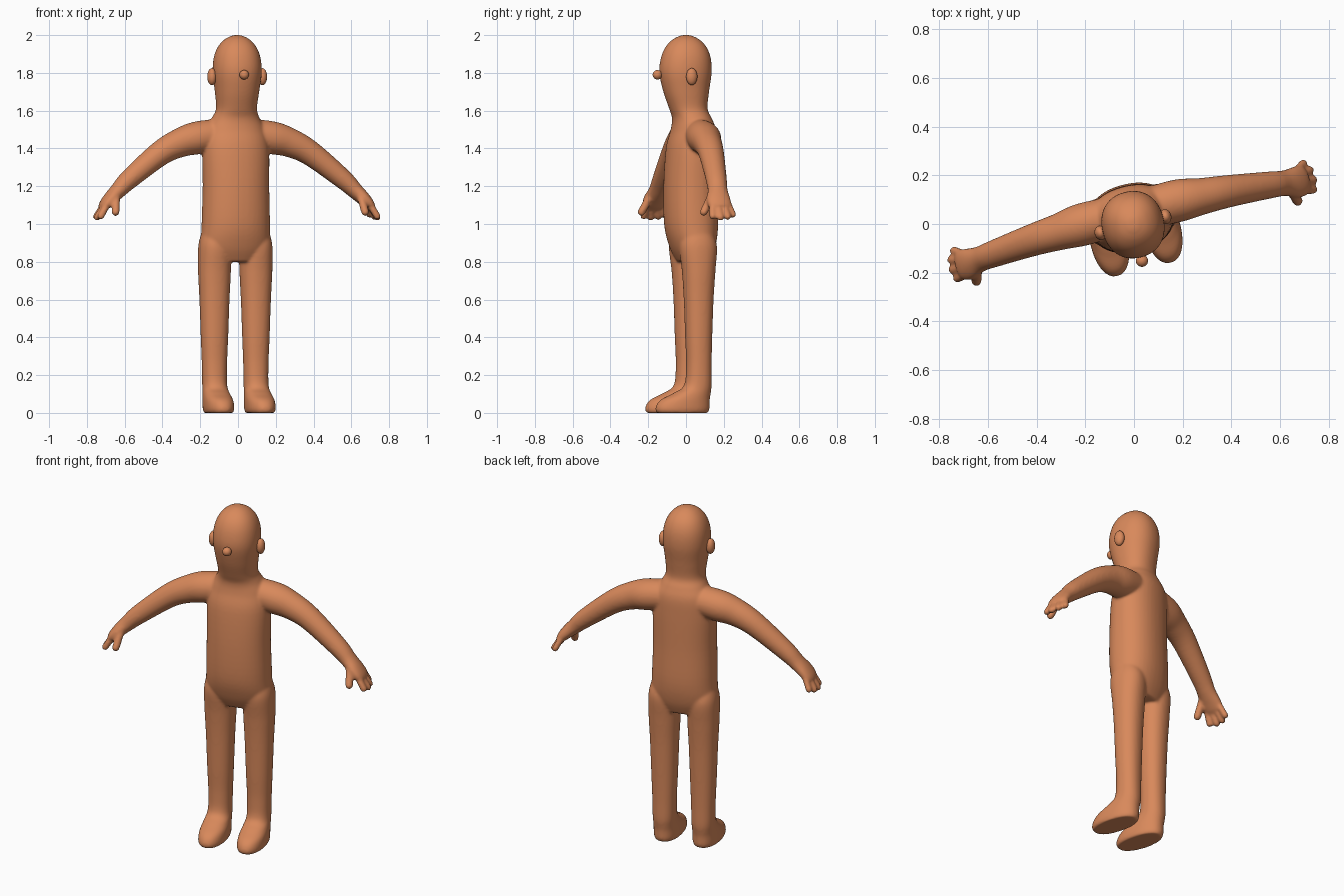
import bpy, bmesh, math
from mathutils import Vector, Matrix

if "Cube" in bpy.data.objects:
    bpy.data.objects.remove(bpy.data.objects["Cube"])

skin = bpy.data.materials.new("orange_clay")
skin.diffuse_color = (0.69, 0.25, 0.105, 1)
skin.use_nodes = True
skin.node_tree.nodes["Principled BSDF"].inputs["Base Color"].default_value = skin.diffuse_color

# The whole figure is turned a little about z
POSE = Matrix.Translation((-0.005, 0, 0)) @ Matrix.Rotation(math.radians(14), 4, 'Z')
SIDES, STEPS = 40, 5


def spline(keys):
    """Catmull-Rom through tuples of (x, y, z, radius_a, radius_b)."""
    pts = [Vector(k) for k in keys]
    out = []
    for i in range(len(pts) - 1):
        p0, p1, p2 = pts[max(i - 1, 0)], pts[i], pts[i + 1]
        p3 = pts[min(i + 2, len(pts) - 1)]
        for s in range(STEPS):
            t = s / STEPS
            out.append(p1 + (p2 - p0) * (t / 2) + (2 * p0 - 5 * p1 + 4 * p2 - p3) * (t * t / 2)
                       + (3 * p1 - p0 - 3 * p2 + p3) * (t ** 3 / 2))
    return out + [pts[-1]]


def tube(bm, keys, side=1, flat=False, power=2.0):
    """Closed loft; flat rings lie in xy, others stand across the path."""
    pts = spline(keys)
    rings = []
    for i, p in enumerate(pts):
        c = Vector(p[:3])
        if flat:
            u, v = Vector((1, 0, 0)), Vector((0, 1, 0))
        else:
            t = Vector(pts[min(i + 1, len(pts) - 1)][:3]) - Vector(pts[max(i - 1, 0)][:3])
            v = t.cross(Vector((0, 1, 0))).normalized()
            u = v.cross(t).normalized()
        ring = []
        for k in range(SIDES):
            a = 2 * math.pi * k / SIDES
            ca, sa = math.cos(a), math.sin(a)
            q = c + u * (p[3] * math.copysign(abs(ca) ** (2 / power), ca)) \
                  + v * (p[4] * math.copysign(abs(sa) ** (2 / power), sa))
            ring.append(bm.verts.new((q.x * side, q.y, q.z)))
        rings.append(ring)
    for a, b in zip(rings, rings[1:]):
        for k in range(SIDES):
            n = (k + 1) % SIDES
            bm.faces.new((a[k], a[n], b[n], b[k]))
    bm.faces.new(rings[0][::-1])
    bm.faces.new(rings[-1])


def finish(name, bm):
    bmesh.ops.recalc_face_normals(bm, faces=bm.faces)
    me = bpy.data.meshes.new(name)
    bm.to_mesh(me)
    bm.free()
    me.materials.append(skin)
    for f in me.polygons:
        f.use_smooth = True
    ob = bpy.data.objects.new(name, me)
    bpy.context.collection.objects.link(ob)
    ob.matrix_world = POSE
    return ob


body = bmesh.new()
# Torso, neck and head: (z, centre y, half width, half depth)
trunk = [(.80, .04, .14, .08), (.88, .035, .182, .115), (1.0, .028, .182, .138),
         (1.2, .024, .177, .138), (1.4, .03, .178, .13), (1.5, .04, .16, .115),
         (1.56, .032, .128, .102), (1.61, .013, .108, .1), (1.7, .001, .116, .12),
         (1.8, -.003, .128, .138), (1.88, -.001, .122, .131), (1.94, 0, .099, .106),
         (1.98, 0, .062, .066), (2.0, 0, .02, .022)]
tube(body, [(0, y, z, a, b) for z, y, a, b in trunk], flat=True, power=2.2)

# Leg and foot in one loft
leg = [(0, -.048, .07, .138), (.02, -.048, .076, .146), (.05, -.042, .076, .141),
       (.075, -.028, .074, .128), (.105, .005, .069, .1), (.145, .036, .065, .073),
       (.25, .042, .066, .067), (.4, .041, .072, .071), (.6, .041, .079, .078),
       (.75, .041, .086, .088), (.88, .038, .085, .1), (.95, .035, .07, .08)]
# Arm and palm: centre, half width in y, half thickness
arm = [(.04, .05, 1.48, .08, .08), (.2, .048, 1.457, .088, .087), (.3, .042, 1.43, .076, .077),
       (.41, .036, 1.374, .067, .066), (.58, .02, 1.24, .056, .053), (.645, .012, 1.178, .053, .043),
       (.69, .005, 1.135, .064, .036), (.72, .005, 1.103, .064, .029), (.737, .005, 1.085, .05, .02)]
# Digits: base, tip, radius
digits = [((.708, .05, 1.115), (.747, .077, 1.035), .0175),
          ((.715, .022, 1.11), (.768, .042, 1.024), .0185),
          ((.715, -.006, 1.11), (.774, -.002, 1.02), .0185),
          ((.71, -.034, 1.115), (.763, -.044, 1.026), .0185),
          ((.665, -.025, 1.155), (.684, -.082, 1.045), .021)]
for s in (1, -1):
    tube(body, [(.113, y, z, a, b) for z, y, a, b in leg], s, flat=True, power=2.2)
    tube(body, arm, s)
    for base, tip, r in digits:
        b, t = Vector(base), Vector(tip)
        tube(body, [(*b.lerp(t, f), r * k, r * k) for f, k in
                    ((0, 1), (.5, 1), (.85, 1), (.96, .7), (1, .35))], s)

ob = finish("body", body)
rm = ob.modifiers.new("fuse", 'REMESH')
rm.mode = 'VOXEL'
rm.voxel_size = 0.007
rm.use_smooth_shade = True
sm = ob.modifiers.new("soften", 'SMOOTH')
sm.factor = 0.5
sm.iterations = 12


# Ears and nose
def blob(name, centre, radii):
    bm = bmesh.new()
    bmesh.ops.create_uvsphere(bm, u_segments=24, v_segments=16, radius=1)
    bmesh.ops.transform(bm, matrix=Matrix.Translation(centre) @ Matrix.Diagonal((*radii, 1)), verts=bm.verts)
    finish(name, bm)


for s, side in ((1, "left"), (-1, "right")):
    blob(side + "_ear", (s * .138, -.003, 1.78), (.024, .03, .045))
blob("nose", (0, -.156, 1.79), (.025, .025, .025))
